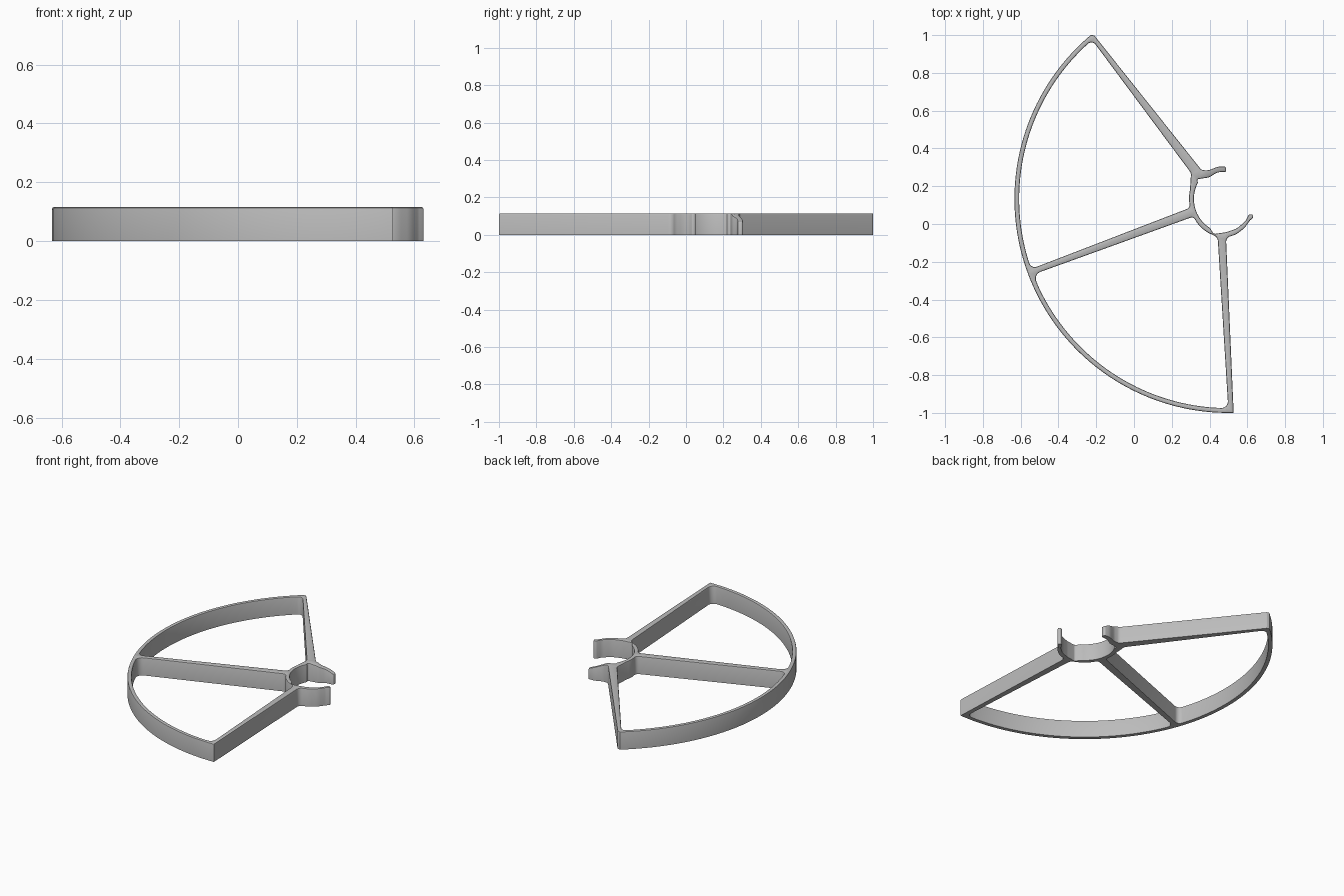
import bpy
import bmesh
from math import sin, cos, radians, tan
from mathutils import Vector

cube = bpy.data.objects.get("Cube")
if cube:
    bpy.data.objects.remove(cube, do_unlink=True)

HEIGHT = 0.115
CENTRE = Vector((0.5, 0.133))
RIM_OUT, RIM_IN = 1.133, 1.108
HUB_OUT, HUB_IN = 0.209, 0.183


def arc(radius, start, end, count):
    """Points on a circle about the hub, with no fillet."""
    pts = []
    for i in range(count + 1):
        a = radians(start + (end - start) * i / count)
        pts.append((CENTRE.x + radius * cos(a), CENTRE.y + radius * sin(a), 0))
    return pts


def fillet(corners, steps=6):
    """Round each (x, y, radius) corner of a closed outline."""
    out = []
    for i, (x, y, r) in enumerate(corners):
        p = Vector((x, y))
        if not r:
            out.append(p)
            continue
        u = Vector(corners[i - 1][:2]) - p
        v = Vector(corners[(i + 1) % len(corners)][:2]) - p
        reach = min(r / tan(u.angle(v) / 2), u.length * 0.48, v.length * 0.48)
        a, b = p + u.normalized() * reach, p + v.normalized() * reach
        half = u.angle(v) / 2
        mid = p + (u.normalized() + v.normalized()).normalized() * (reach / cos(half))
        rad = reach * tan(half)
        da, db = (a - mid).normalized(), (b - mid).normalized()
        sweep = da.angle(db)
        for k in range(steps + 1):
            t = k / steps
            d = (da * sin((1 - t) * sweep) + db * sin(t * sweep)) / sin(sweep)
            out.append(mid + d * rad)
    return out


# Outside edge: rim, front spoke, front clip, hub bore, back clip, back spoke
front_clip = [(0.487, -0.072, 0.03), (0.54, -0.056, 0.1), (0.587, -0.02, 0.1),
              (0.613, 0.018, 0.05), (0.632, 0.034, 0.01), (0.628, 0.052, 0.012),
              (0.608, 0.05, 0.012), (0.59, 0.015, 0.06), (0.545, -0.024, 0.1),
              (0.49, -0.043, 0.1), (0.422, -0.053, 0.015)]
back_clip = [(0.334, 0.237, 0.012), (0.4, 0.247, 0.06), (0.44, 0.274, 0.06),
             (0.487, 0.276, 0.005), (0.487, 0.304, 0.01), (0.445, 0.304, 0.08),
             (0.395, 0.284, 0.06), (0.358, 0.285, 0.03)]
outside = (arc(RIM_OUT, 130, 271.4, 72) + front_clip
           + arc(HUB_IN, 238, 152, 16) + back_clip + [(-0.21, 0.998, 0.01)])

# Openings between the spokes
back_opening = ([(-0.222, 0.975, 0.055)] + arc(RIM_IN, 134, 196, 36)
                + [(-0.545, -0.238, 0.05), (0.297, 0.086, 0.03)]
                + arc(HUB_OUT, 182, 167, 4) + [(0.302, 0.27, 0.03)])
front_opening = ([(-0.533, -0.267, 0.05)] + arc(RIM_IN, 205.5, 266, 36)
                 + [(0.499, -0.975, 0.045), (0.443, -0.07, 0.035)]
                 + arc(HUB_OUT, 240, 217, 5) + [(0.314, 0.039, 0.025)])

# Fill the plan and raise it to full height
bm = bmesh.new()
edges = []
for outline in (outside, back_opening, front_opening):
    ring = [bm.verts.new((p.x, p.y, 0)) for p in fillet(outline)]
    edges += [bm.edges.new((ring[i - 1], ring[i])) for i in range(len(ring))]
bmesh.ops.triangle_fill(bm, use_beauty=True, edges=edges, normal=(0, 0, 1))
raised = bmesh.ops.extrude_face_region(bm, geom=bm.faces[:], use_keep_orig=True)["geom"]
top = [f for f in raised if isinstance(f, bmesh.types.BMFace)]
for v in {v for f in top for v in f.verts}:
    v.co.z = HEIGHT
bmesh.ops.recalc_face_normals(bm, faces=bm.faces[:])

# Softly rounded upper edges
for width, drop in ((0.002, 0.008), (0.004, 0.002)):
    bmesh.ops.inset_region(bm, faces=top, thickness=width, use_even_offset=True,
                           use_boundary=True)
    inner = {v for f in top for v in f.verts}
    for v in bm.verts:
        if v not in inner and abs(v.co.z - HEIGHT) < 1e-5:
            v.co.z -= drop

# Back clip gets lower towards its tip
for v in bm.verts:
    if v.co.x > 0.37 and 0.23 < v.co.y < 0.32:
        v.co.z *= 1 - 0.42 * (v.co.x - 0.37) / 0.117

mesh = bpy.data.meshes.new("propeller_guard")
bm.to_mesh(mesh)
bm.free()
guard = bpy.data.objects.new("propeller_guard", mesh)
bpy.context.collection.objects.link(guard)

# Plain grey plastic
grey = bpy.data.materials.new("grey_plastic")
grey.use_nodes = True
colour = (0.5, 0.5, 0.5, 1)
grey.diffuse_color = colour
grey.node_tree.nodes["Principled BSDF"].inputs["Base Color"].default_value = colour
mesh.materials.append(grey)

bpy.context.view_layer.objects.active = guard
guard.select_set(True)
bpy.ops.object.shade_smooth_by_angle(angle=radians(35))
